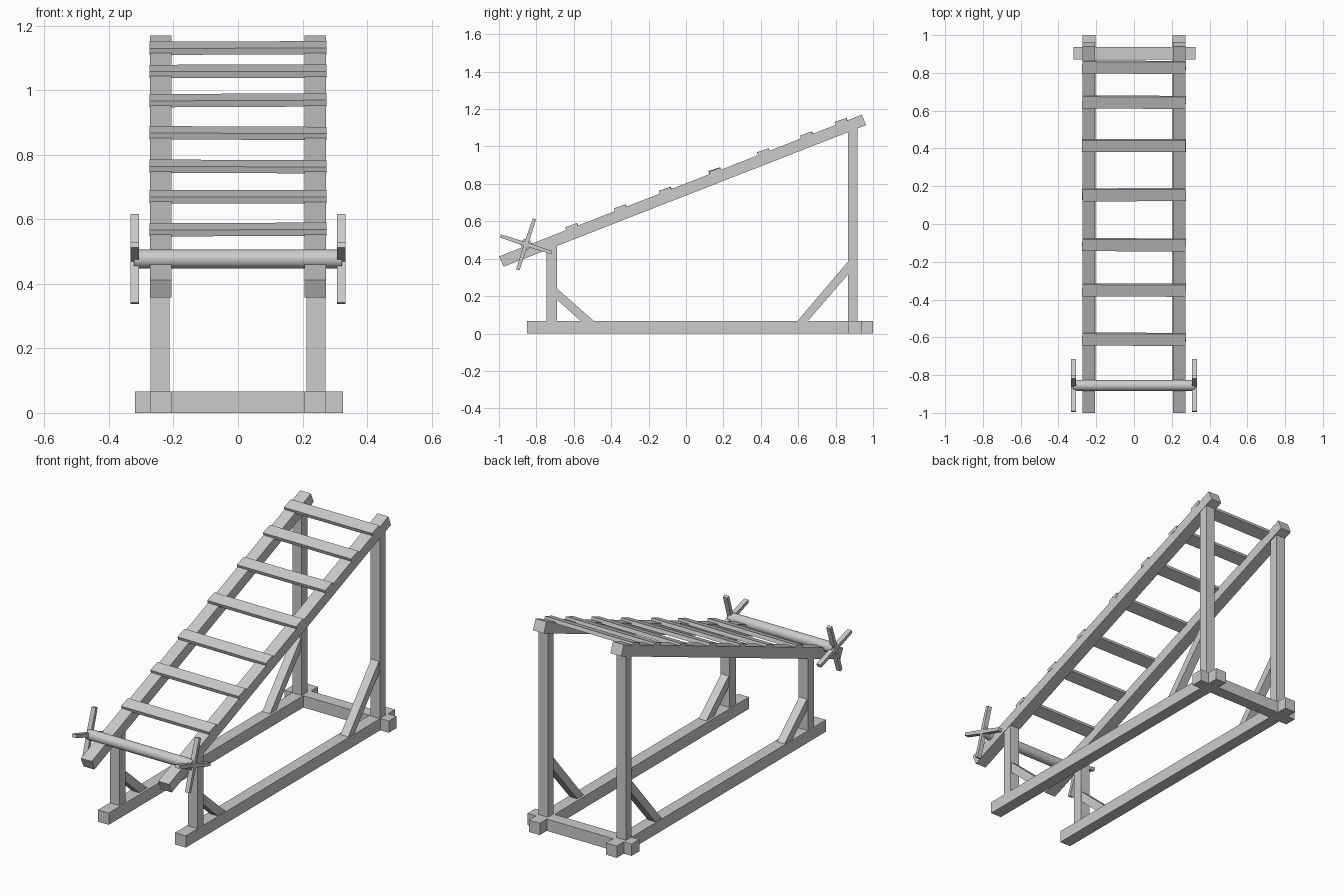
import bpy, bmesh, random
from math import atan2, radians, cos, sin
from mathutils import Vector, Matrix

if "Cube" in bpy.data.objects:
    bpy.data.objects.remove(bpy.data.objects["Cube"])

random.seed(4)


def make(name, bm):
    bmesh.ops.recalc_face_normals(bm, faces=bm.faces)
    me = bpy.data.meshes.new(name)
    bm.to_mesh(me)
    bm.free()
    ob = bpy.data.objects.new(name, me)
    bpy.context.collection.objects.link(ob)
    return ob


def box(name, x, y, z):
    """Axis-aligned box from (min, max) ranges."""
    return profile(name, x, [(y[0], z[0]), (y[1], z[0]), (y[1], z[1]), (y[0], z[1])])


def profile(name, x, pts):
    """Extrude a y-z outline between two x values."""
    bm = bmesh.new()
    f = bm.faces.new([bm.verts.new((x[0], y, z)) for y, z in pts])
    r = bmesh.ops.extrude_face_region(bm, geom=[f])
    verts = [v for v in r["geom"] if isinstance(v, bmesh.types.BMVert)]
    bmesh.ops.translate(bm, vec=(x[1] - x[0], 0, 0), verts=verts)
    return make(name, bm)


def span(side, inner, outer):
    return tuple(sorted((side * inner, side * outer)))


# frame sides: runner, posts, braces and sloping rail
for side, tag in ((-1, "left"), (1, "right")):
    post = span(side, 0.213, 0.271)
    brace = span(side, 0.218, 0.266)
    box(f"base_runner_{tag}", span(side, 0.205, 0.272), (-0.85, 1.0), (0, 0.066))
    box(f"front_post_{tag}", post, (-0.745, -0.69), (0.06, 0.465))
    box(f"back_post_{tag}", post, (0.867, 0.917), (0.06, 1.1))
    profile(f"front_brace_{tag}", brace,
            [(-0.70, 0.19), (-0.555, 0.06), (-0.485, 0.06), (-0.70, 0.25)])
    profile(f"back_brace_{tag}", brace,
            [(0.875, 0.325), (0.645, 0.06), (0.59, 0.06), (0.875, 0.395)])
    profile(f"sloping_rail_{tag}", span(side, 0.206, 0.273),
            [(-1.0, 0.412), (-0.975, 0.357), (0.963, 1.114), (0.94, 1.17)])

# back cross beam
box("back_cross_beam", (-0.32, 0.325), (0.87, 0.938), (0, 0.066))

# slats across the rails, each slightly askew
pitch = atan2(0.758, 1.94)
for i, y in enumerate((0.83, 0.645, 0.415, 0.155, -0.11, -0.35, -0.61)):
    bm = bmesh.new()
    bmesh.ops.create_cube(bm, size=1, matrix=Matrix.Diagonal((0.548, 0.066, 0.021, 1)))
    z = 0.412 + (y + 1) * 0.758 / 1.94 + 0.004
    ob = make(f"slat_{i + 1}", bm)
    ob.location = (0, y, z)
    ob.rotation_euler = (pitch - radians(2.5), radians(random.uniform(-0.3, 0.3)),
                         radians(random.uniform(-0.4, 0.4)))

# winch roller
centre = Vector((0, -0.855, 0.477))
bpy.ops.mesh.primitive_cylinder_add(vertices=32, radius=0.029, depth=0.645,
                                    location=centre, rotation=(0, radians(90), 0))
bpy.context.object.name = "winch_roller"
bpy.ops.object.shade_smooth_by_angle(angle=radians(40))

# four handle spokes at each end of the roller
for side, tag in ((-1, "left"), (1, "right")):
    for k in range(4):
        a = radians(-18 + 90 * k)
        d, n = Vector((cos(a), sin(a))), Vector((-sin(a), cos(a)))
        c = centre.yz
        pts = [c - n * 0.011, c + d * 0.144 - n * 0.009,
               c + d * 0.144 + n * 0.009, c + n * 0.011]
        profile(f"winch_spoke_{tag}_{k + 1}", span(side, 0.307, 0.333),
                [tuple(p) for p in pts])
